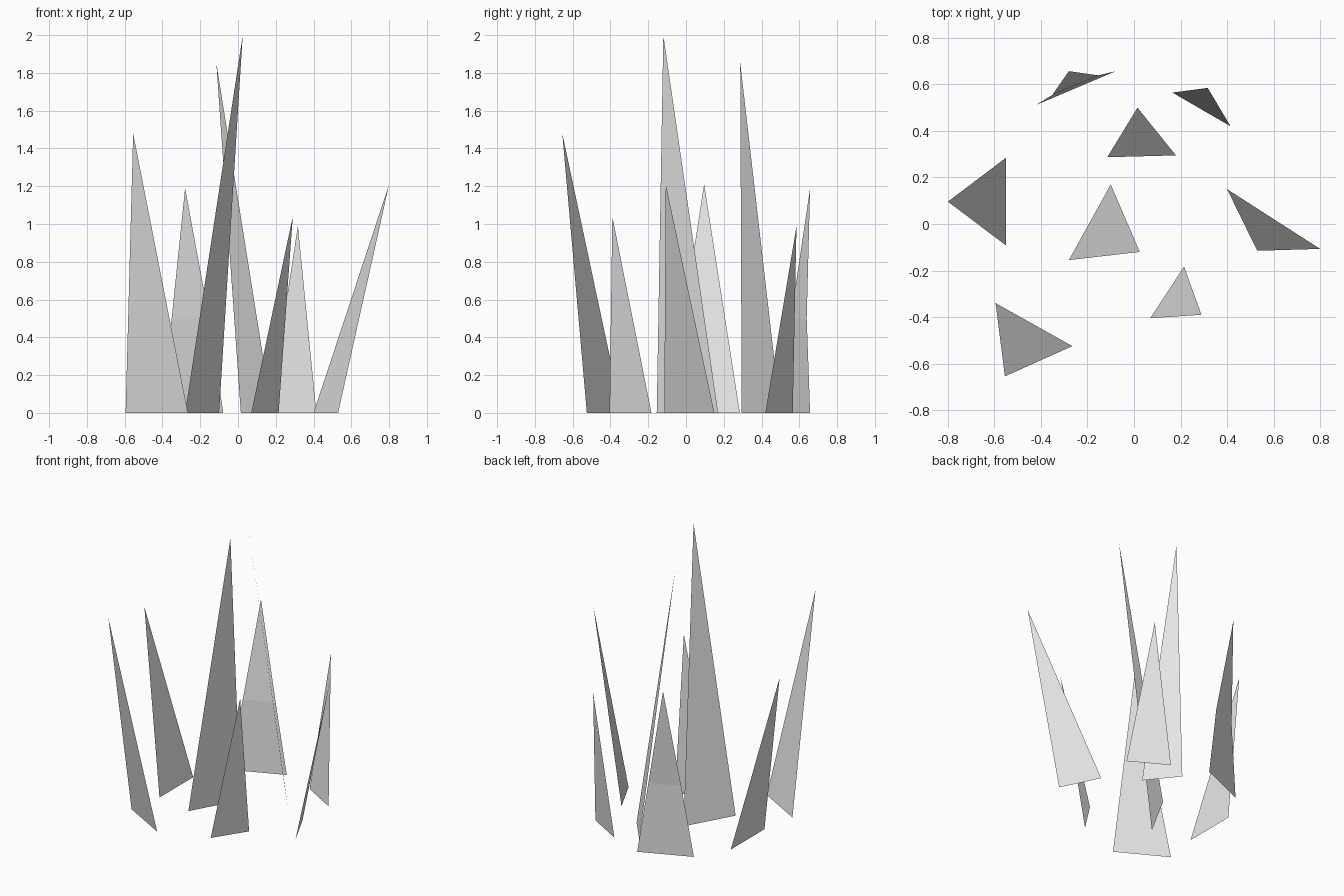
import bpy
import bmesh
from mathutils import Vector

cube = bpy.data.objects.get("Cube")
if cube:
    bpy.data.objects.remove(cube, do_unlink=True)

# Single plain grey for every blade
grey = bpy.data.materials.new("plain_grey")
grey.use_nodes = True
colour = (0.8, 0.8, 0.8, 1.0)
grey.diffuse_color = colour
grey.node_tree.nodes["Principled BSDF"].inputs["Base Color"].default_value = colour


def blade(name, base_a, base_b, tip, bend=(0, 0)):
    """Flat pointed blade with a crease that can be pushed sideways by bend."""
    a, b = Vector((*base_a, 0)), Vector((*base_b, 0))
    tip = Vector(tip)
    push = Vector((*bend, 0))
    bm = bmesh.new()
    if push.length:
        crease_a = a.lerp(tip, 0.42) + push
        crease_b = b.lerp(tip, 0.42) + push
        va, vb, ca, cb, vt = [bm.verts.new(p) for p in (a, b, crease_a, crease_b, tip)]
        bm.faces.new((va, vb, cb, ca))
        bm.faces.new((ca, cb, vt))
    else:
        bm.faces.new([bm.verts.new(p) for p in (a, b, tip)])
    mesh = bpy.data.meshes.new(name)
    bm.to_mesh(mesh)
    bm.free()
    mesh.materials.append(grey)
    obj = bpy.data.objects.new(name, mesh)
    bpy.context.collection.objects.link(obj)
    return obj


# Centre and front blades
blade("centre_blade", (-0.28, -0.155), (-0.1, 0.17), (0.025, -0.12, 2.0))
blade("front_right_blade", (-0.595, -0.34), (-0.265, -0.525), (-0.555, -0.655, 1.48))
blade("front_left_blade", (0.07, -0.405), (0.215, -0.183), (0.29, -0.39, 1.04))

# Side blades, leaning outwards
blade("left_blade", (0.4, 0.15), (0.53, -0.115), (0.8, -0.107, 1.21))
blade("right_blade", (-0.55, 0.285), (-0.55, -0.092), (-0.8, 0.096, 1.21))

# Back blades
blade("back_centre_blade", (0.18, 0.295), (0.015, 0.5), (-0.115, 0.287, 1.855))
blade("back_left_blade", (0.165, 0.565), (0.415, 0.42), (0.317, 0.585, 0.99))
blade("back_right_blade", (-0.42, 0.512), (-0.078, 0.657), (-0.28, 0.657, 1.19),
      bend=(0.01, -0.018))
